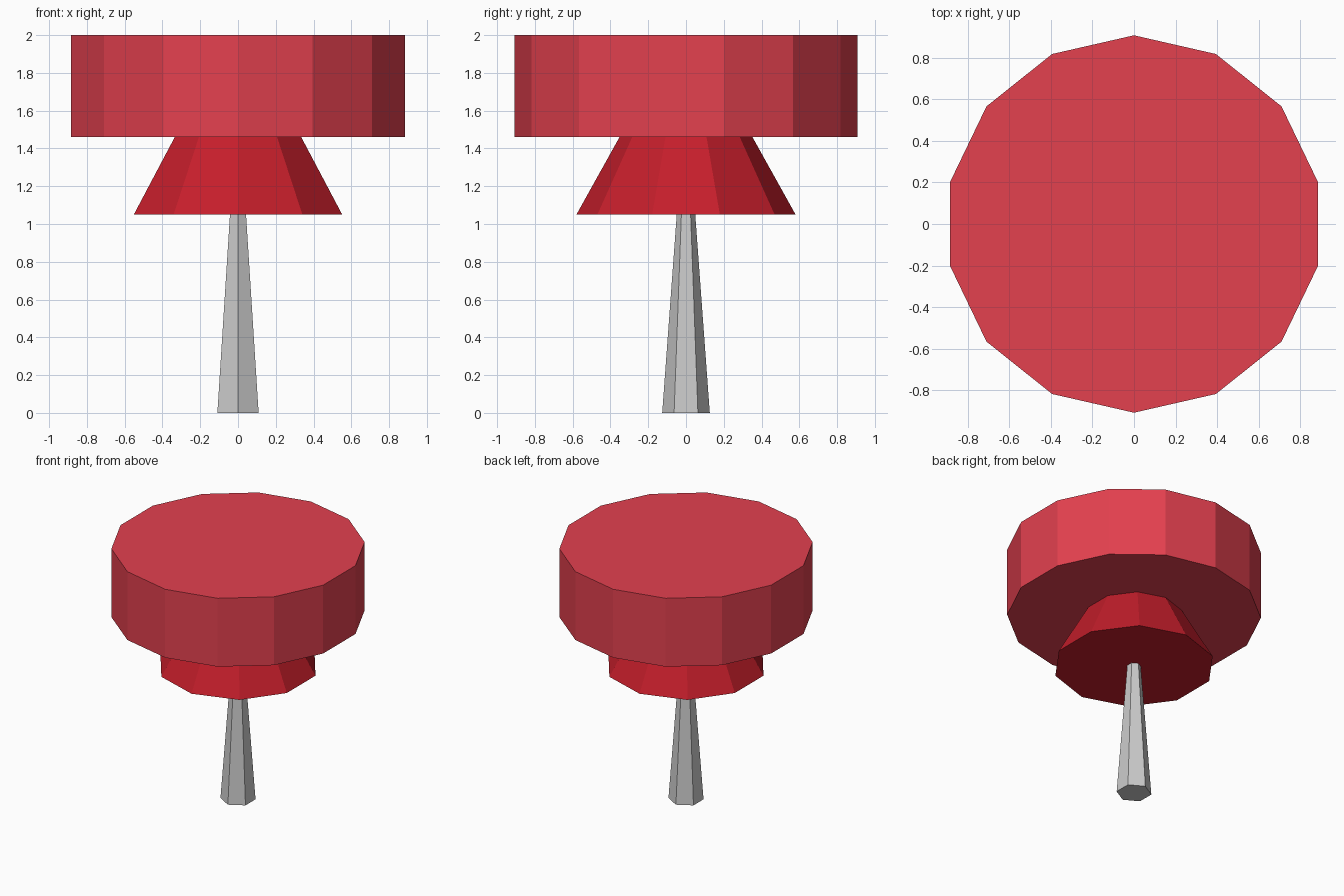
import bpy

if "Cube" in bpy.data.objects:
    bpy.data.objects.remove(bpy.data.objects["Cube"])


def material(name, rgb):
    mat = bpy.data.materials.new(name)
    mat.diffuse_color = (*rgb, 1.0)
    mat.use_nodes = True
    mat.node_tree.nodes["Principled BSDF"].inputs["Base Color"].default_value = mat.diffuse_color
    return mat


def frustum(name, sides, r_bottom, r_top, z0, z1, mat=None):
    """Flat-shaded capped prism/frustum with a corner pointing along y."""
    bpy.ops.mesh.primitive_cone_add(
        vertices=sides, radius1=r_bottom, radius2=r_top,
        depth=z1 - z0, location=(0, 0, (z0 + z1) / 2))
    obj = bpy.context.object
    obj.name = name
    if mat:
        obj.data.materials.append(mat)
    return obj


cap_red = material("cap_red", (0.77, 0.052, 0.078))
collar_red = material("collar_red", (0.56, 0.013, 0.024))

# Tapered hexagonal pin, widest at the ground
frustum("pin", 6, 0.126, 0.049, 0.0, 1.05)
# Flared ten-sided collar
frustum("collar", 10, 0.58, 0.352, 1.05, 1.46, collar_red)
# Wide fourteen-sided cap
frustum("cap", 14, 0.908, 0.908, 1.46, 2.0, cap_red)
